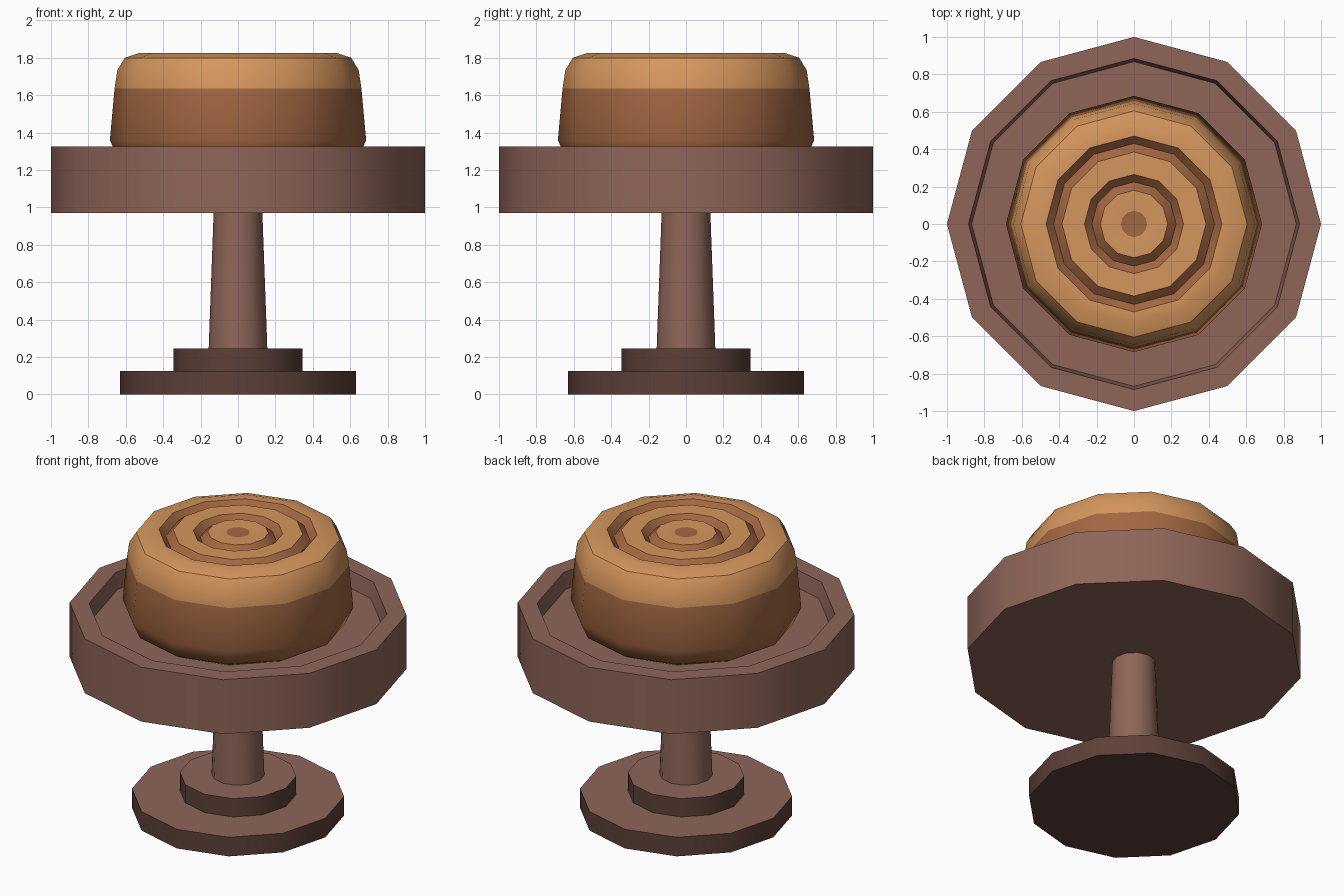
import bpy, bmesh, math

if "Cube" in bpy.data.objects:
    bpy.data.objects.remove(bpy.data.objects["Cube"])

SIDES = 12


def material(name, rgb):
    m = bpy.data.materials.new(name)
    lin = [(c / 255 / 12.92) if c < 10 else ((c / 255 + 0.055) / 1.055) ** 2.4 for c in rgb]
    m.diffuse_color = (*lin, 1)
    m.use_nodes = True
    m.node_tree.nodes["Principled BSDF"].inputs["Base Color"].default_value = m.diffuse_color
    return m


clay = material("clay brown", (142, 101, 88))
dark = material("dark brown", (93, 64, 56))
light_crust = material("light crust", (213, 150, 93))
dark_crust = material("dark crust", (163, 103, 66))


def lathe(name, profile, mats, rule=None, angle=40):
    """Spin (radius, z) points, bottom to top, around the z axis."""
    bm = bmesh.new()
    rings = []
    for r, z in profile:
        if r == 0:
            rings.append([bm.verts.new((0, 0, z))])
        else:
            rings.append([bm.verts.new((r * math.cos(i * math.tau / SIDES),
                                        r * math.sin(i * math.tau / SIDES), z))
                          for i in range(SIDES)])
    for a, b in zip(rings, rings[1:]):
        for i in range(SIDES):
            j = (i + 1) % SIDES
            if len(a) == 1:
                bm.faces.new((a[0], b[j], b[i]))
            elif len(b) == 1:
                bm.faces.new((a[i], a[j], b[0]))
            else:
                bm.faces.new((a[i], a[j], b[j], b[i]))
    bmesh.ops.recalc_face_normals(bm, faces=bm.faces)
    if rule:
        for f in bm.faces:
            f.material_index = rule(f)
    me = bpy.data.meshes.new(name)
    bm.to_mesh(me)
    bm.free()
    ob = bpy.data.objects.new(name, me)
    bpy.context.collection.objects.link(ob)
    for m in mats:
        me.materials.append(m)
    bpy.ops.object.select_all(action='DESELECT')
    ob.select_set(True)
    bpy.context.view_layer.objects.active = ob
    bpy.ops.object.shade_smooth_by_angle(angle=math.radians(angle))
    return ob


# Stepped foot: dark sides and underside, clay top faces
lathe("foot", [(0, 0), (0.63, 0), (0.63, 0.125), (0.345, 0.125), (0.345, 0.245), (0, 0.245)],
      [dark, clay], lambda f: int(f.normal.z > 0.5))

# Tapered stem
lathe("stem", [(0, 0.24), (0.157, 0.24), (0.13, 0.98), (0, 0.98)], [clay])

# Dish with raised rim
lathe("dish", [(0, 0.97), (1, 0.97), (1, 1.325), (0.885, 1.325), (0.868, 1.22), (0, 1.22)], [clay])

# Cake with ring grooves cut in its top
TOP = 1.825
GROOVES = [(0.47, 0.43, 0.385), (0.265, 0.225, 0.18)]
profile = [(0, 1.215), (0.56, 1.215), (0.64, 1.26), (0.685, 1.36), (0.66, 1.635),
           (0.645, 1.735), (0.605, 1.80), (0.53, TOP)]
for outer, mid, inner in GROOVES:
    profile += [(outer, TOP), (mid, TOP - 0.04), (inner, TOP)]
profile += [(0.07, TOP), (0, TOP - 0.01)]


def cake_colour(f):
    c = f.calc_center_median()
    r = math.hypot(c.x, c.y)
    in_groove = any(i < r < o for o, _, i in GROOVES) and c.z < TOP - 0.005
    return int(c.z < 1.635 or in_groove or r < 0.07)


lathe("cake", profile, [light_crust, dark_crust], cake_colour)
